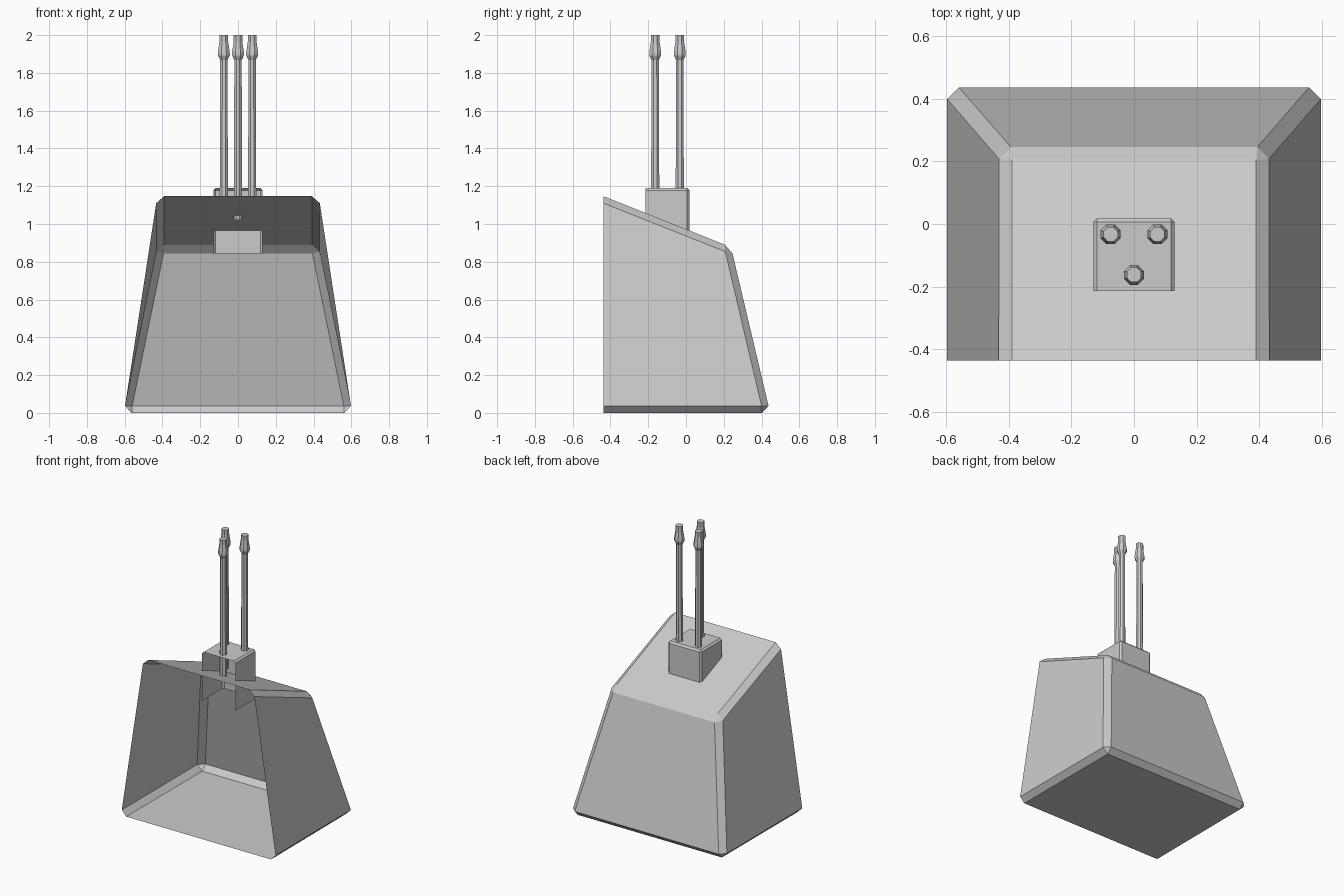
import bpy, bmesh, math

if "Cube" in bpy.data.objects:
    bpy.data.objects.remove(bpy.data.objects["Cube"])

# Mirrored shell, open at the front; points describe the +x half
def shell(name, pts, side_faces, spine):
    bm = bmesh.new()
    right = {k: bm.verts.new(p) for k, p in pts.items()}
    left = {k: bm.verts.new((-p[0], p[1], p[2])) for k, p in pts.items()}
    for f in side_faces:
        bm.faces.new([right[k] for k in f])
        bm.faces.new([left[k] for k in reversed(f)])
    for a, b in zip(spine, spine[1:]):
        bm.faces.new((right[a], left[a], left[b], right[b]))
    bmesh.ops.recalc_face_normals(bm, faces=bm.faces)
    return finish(name, bm)

def finish(name, bm):
    me = bpy.data.meshes.new(name)
    bm.to_mesh(me)
    bm.free()
    ob = bpy.data.objects.new(name, me)
    bpy.context.collection.objects.link(ob)
    return ob

# Side panel, upper bevel, back corner bevel and top corner shared by both shells
UPPER = [("f1", "b1", "b3", "f2"), ("f2", "b3", "b5", "f3"),
         ("b1", "b2", "b4", "b3"), ("b3", "b4", "b5")]
LOWER = [("f0", "b0", "b1", "f1"), ("b0", "b2", "b1")]

# Tapered hood with sloping roof and floor
F = -0.437
shell("hood_shell", {
    "f0": (0.563, F, 0), "f1": (0.598, F, 0.037),
    "f2": (0.433, F, 1.11), "f3": (0.391, F, 1.147),
    "b0": (0.56, 0.402, 0), "b1": (0.598, 0.4, 0.037), "b2": (0.56, 0.437, 0.037),
    "b3": (0.432, 0.208, 0.854), "b4": (0.394, 0.246, 0.845), "b5": (0.391, 0.206, 0.89),
}, UPPER + LOWER, ["f0", "b0", "b2", "b4", "b5", "f3"])

# Bevelled pipe box through the roof, open at front and bottom
F, B, X, c = -0.214, 0.018, 0.13, 0.012
Z0, Z1 = 0.845, 1.19
shell("pipe_box", {
    "f1": (X, F, Z0), "f2": (X, F, Z1 - c), "f3": (X - c, F, Z1),
    "b1": (X, B - c, Z0), "b2": (X - c, B, Z0),
    "b3": (X, B - c, Z1 - c), "b4": (X - c, B, Z1 - c), "b5": (X - c, B - c, Z1),
}, UPPER, ["b2", "b4", "b5", "f3"])

# Octagonal pipes with flared nozzles
PROFILE = [(0.024, 1.02), (0.021, 1.868), (0.034, 1.893), (0.034, 1.908),
           (0.025, 1.965), (0.025, 2.0)]

def pipe(name, x, y, n=8):
    bm = bmesh.new()
    rings = [[bm.verts.new((x + r * math.cos(math.tau * (i + .5) / n),
                            y + r * math.sin(math.tau * (i + .5) / n), z))
              for i in range(n)] for r, z in PROFILE]
    for a, b in zip(rings, rings[1:]):
        for i in range(n):
            j = (i + 1) % n
            bm.faces.new((a[i], a[j], b[j], b[i]))
    bm.faces.new(rings[-1])
    bm.faces.new(rings[0][::-1])
    finish(name, bm)

pipe("pipe_left", -0.075, -0.033)
pipe("pipe_right", 0.075, -0.033)
pipe("pipe_front", 0, -0.163)
